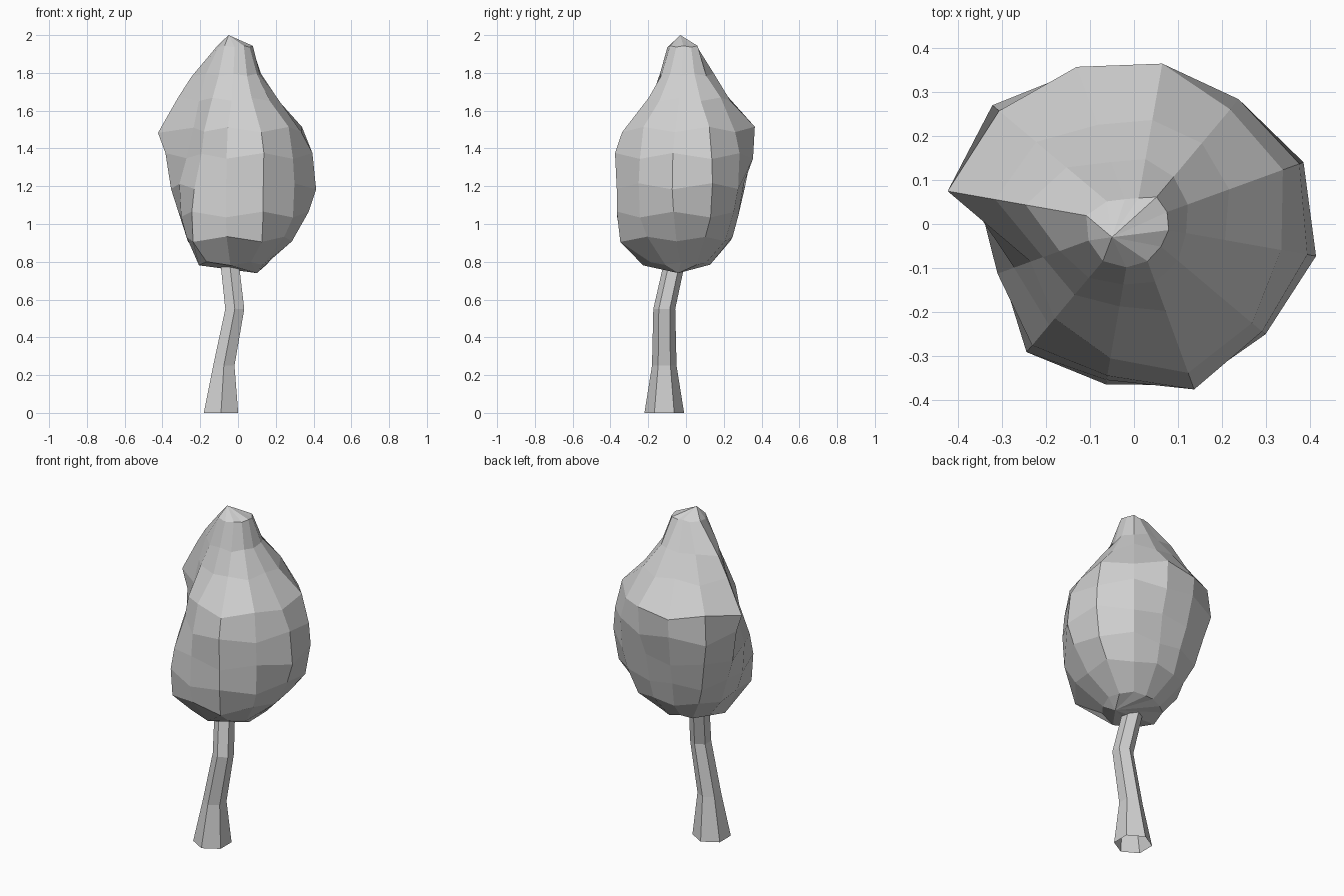
import bpy, bmesh, math
from mathutils import Vector

cube = bpy.data.objects.get("Cube")
if cube:
    bpy.data.objects.remove(cube, do_unlink=True)

grey = bpy.data.materials.new("plain grey")
grey.use_nodes = True
grey.diffuse_color = (0.63, 0.63, 0.63, 1)
grey.node_tree.nodes["Principled BSDF"].inputs["Base Color"].default_value = (0.63, 0.63, 0.63, 1)


def loft(name, rings, bottom=None, top=None):
    """Skin closed rings of points, with optional end points."""
    bm = bmesh.new()
    loops = [[bm.verts.new(point) for point in ring] for ring in rings]
    count = len(loops[0])
    for low, high in zip(loops, loops[1:]):
        for i in range(count):
            j = (i + 1) % count
            bm.faces.new((low[i], low[j], high[j], high[i]))
    for tip, loop in ((bottom, loops[0]), (top, loops[-1])):
        if tip:
            vert = bm.verts.new(tip)
            for i in range(count):
                bm.faces.new((loop[i], loop[(i + 1) % count], vert))
    bmesh.ops.recalc_face_normals(bm, faces=bm.faces)
    mesh = bpy.data.meshes.new(name)
    bm.to_mesh(mesh)
    bm.free()
    mesh.materials.append(grey)
    obj = bpy.data.objects.new(name, mesh)
    bpy.context.collection.objects.link(obj)
    return obj


def ring(x, y, z, radii, start, ripple=0):
    """Closed ring with one radius per direction and a slight rise and fall."""
    points = []
    for i, radius in enumerate(radii):
        angle = math.radians(start) + math.tau * i / len(radii)
        points.append(Vector((x + radius * math.cos(angle),
                              y + radius * math.sin(angle),
                              z + ripple * radius * (-1) ** i)))
    return points


# Bent six-sided trunk, open at the foot: centre x, centre y, height, radius
trunk_path = [(-0.09, -0.115, 0, 0.105), (-0.075, -0.115, 0.25, 0.065),
              (-0.017, -0.115, 0.55, 0.058), (-0.045, -0.06, 0.8, 0.056)]
loft("trunk", [ring(x, y, z, [radius] * 6, 30) for x, y, z, radius in trunk_path])

# Lumpy crown: radius in hundredths, anticlockwise from just before the left side
crown_profile = {
    0.79: (16, 16, 14, 13, 12, 14, 18, 22, 26, 23, 20, 17),
    0.92: (29, 30, 27, 25, 25, 27, 27, 29, 37, 35, 37, 32),
    1.05: (38, 38, 33, 28, 29, 33, 32, 32, 38, 37, 39, 38),
    1.20: (42, 41, 36, 31, 33, 38, 36, 33, 36, 36, 39, 39),
    1.36: (40, 40, 37, 36, 37, 42, 39, 29, 30, 35, 40, 38),
    1.50: (34, 36, 34, 37, 38, 40, 43, 25, 28, 31, 36, 35),
    1.66: (21, 23, 24, 24, 24, 29, 32, 22, 21, 19, 21, 22),
    1.79: (12, 13, 14, 15, 15, 20, 25, 18, 16, 14, 14, 13),
    1.94: (8, 8, 8, 6, 6, 8, 11, 11, 11, 10, 9, 8),
}
crown_rings = []
for level, (height, radii) in enumerate(crown_profile.items()):
    ripple = 0.04 * (-1) ** level
    crown_rings.append(ring(0, 0, height, [r / 100 for r in radii], -10, ripple))
loft("crown", crown_rings, bottom=(0.1, -0.04, 0.74), top=(-0.05, -0.03, 2.0))
